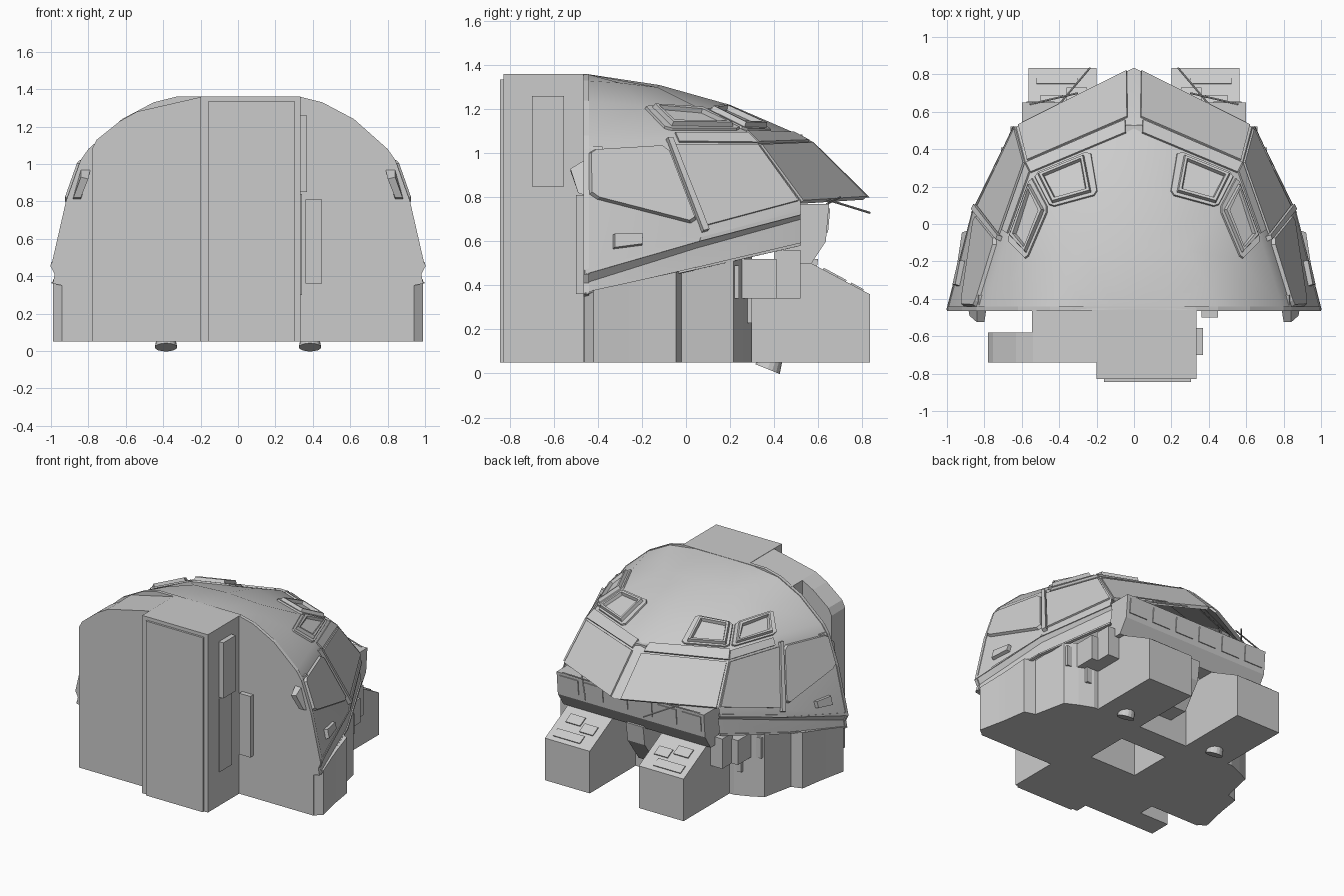
import bpy, bmesh, math
from mathutils import Vector

if "Cube" in bpy.data.objects:
    bpy.data.objects.remove(bpy.data.objects["Cube"])

GREY = (0.6, 0.6, 0.6, 1)
paint = bpy.data.materials.new("hull_grey")
paint.use_nodes = True
paint.diffuse_color = GREY
paint.node_tree.nodes["Principled BSDF"].inputs["Base Color"].default_value = GREY


def finish(name, bm, mirror=False, smooth=False):
    """Turn a bmesh into a painted object, optionally mirrored across x."""
    bmesh.ops.recalc_face_normals(bm, faces=bm.faces)
    mesh = bpy.data.meshes.new(name)
    bm.to_mesh(mesh)
    bm.free()
    mesh.materials.append(paint)
    ob = bpy.data.objects.new(name, mesh)
    bpy.context.collection.objects.link(ob)
    if mirror:
        mod = ob.modifiers.new("mirror", 'MIRROR')
        mod.merge_threshold = 0.0005
    if smooth:
        bpy.ops.object.select_all(action='DESELECT')
        ob.select_set(True)
        bpy.context.view_layer.objects.active = ob
        bpy.ops.object.shade_smooth_by_angle(angle=math.radians(24))
    return ob


def loft(name, lower, upper, **kw):
    """Closed solid between two matching outlines."""
    bm = bmesh.new()
    a = [bm.verts.new(p) for p in lower]
    b = [bm.verts.new(p) for p in upper]
    n = len(a)
    bm.faces.new(a)
    bm.faces.new(b)
    for i in range(n):
        bm.faces.new((a[i], a[(i + 1) % n], b[(i + 1) % n], b[i]))
    return finish(name, bm, **kw)


def box(name, x, y, z, **kw):
    ring = [(x[0], y[0]), (x[1], y[0]), (x[1], y[1]), (x[0], y[1])]
    return loft(name, [(*p, z[0]) for p in ring], [(*p, z[1]) for p in ring], **kw)


def across(name, x, profile, **kw):
    """Side profile (y, z) extruded along x."""
    return loft(name, [(x[0], *p) for p in profile], [(x[1], *p) for p in profile], **kw)


def rod(name, a, b, r, r2=None, sides=8, **kw):
    a, b = Vector(a), Vector(b)
    q = (b - a).to_track_quat('Z', 'Y')
    ring = [Vector((math.cos(t), math.sin(t), 0))
            for t in (2 * math.pi * i / sides for i in range(sides))]
    return loft(name, [a + q @ (v * r) for v in ring],
                [b + q @ (v * (r2 or r)) for v in ring], **kw)


# Hull shell: rows run from the rear wall, past the window post and front corner, to the centre
ROWS = [
    [(.99, -.46, .36), (.86, .04, .47), (.64, .52, .58)],
    [(.98, -.46, .41), (.845, .05, .57), (.625, .52, .70)],
    [(1, -.46, .45), (.865, .06, .60), (.64, .52, .72)],
    [(.92, -.46, .80), (.84, .08, .66), (.63, .52, .78), (0, .835, .80)],
    [(.842, -.46, 1.02), (.72, -.07, 1.045), (.58, .33, 1.04), (0, .58, 1.05)],
    [(.80, -.46, 1.08), (.68, -.09, 1.1), (.55, .27, 1.1), (0, .50, 1.09)],
    [(.62, -.46, 1.24), (.57, -.2, 1.215), (.45, .08, 1.195), (0, .2, 1.22)],
    [(.45, -.46, 1.33), (.38, -.3, 1.32), (.27, -.13, 1.3), (0, -.12, 1.31)],
    [(.33, -.46, 1.36), (.22, -.45, 1.36), (.1, -.45, 1.36), (0, -.45, 1.36)],
]
bm = bmesh.new()
grid = [[bm.verts.new(p) for p in row] for row in ROWS]
for low, high in zip(grid, grid[1:]):
    for i in range(min(len(low), len(high)) - 1):
        bm.faces.new((low[i], low[i + 1], high[i + 1], high[i]))
apex = bm.verts.new((0, -.46, 1.36))
bm.faces.new((*grid[-1], apex))
finish("hull_shell", bm, mirror=True, smooth=True)


def panel(name, row, col, u, v, height, margin=0, depth=0, taper=0, chop=0):
    """Raised plate on one hull patch, with optional chopped corners and a sunken centre."""
    a, b = (Vector(p) for p in ROWS[row][col:col + 2])
    d, c = (Vector(p) for p in ROWS[row + 1][col:col + 2])
    ring = [a.lerp(b, s).lerp(d.lerp(c, s), t)
            for s, t in ((u[0], v[0]), (u[1], v[0]), (u[1], v[1]), (u[0], v[1]))]
    mid = sum(ring, Vector()) / 4
    n = (ring[2] - ring[0]).cross(ring[3] - ring[1]).normalized()
    if n.dot(mid - Vector((0, -.2, .7))) < 0:
        n = -n
    if chop:
        ring = [p.lerp(ring[(i + k) % 4], chop) for i, p in enumerate(ring) for k in (-1, 1)]
    bm = bmesh.new()
    base = [bm.verts.new(p - n * .015) for p in ring]
    top = [bm.verts.new(p.lerp(mid, taper) + n * height) for p in ring]
    for i in range(len(ring)):
        j = (i + 1) % len(ring)
        bm.faces.new((base[i], base[j], top[j], top[i]))
    bm.faces.new(base)
    lid = bm.faces.new(top)
    bmesh.ops.recalc_face_normals(bm, faces=bm.faces)
    if margin:
        bmesh.ops.inset_individual(bm, faces=[lid], thickness=margin, depth=0)
        bmesh.ops.inset_individual(bm, faces=[lid], thickness=.012, depth=-depth)
    return finish(name, bm, mirror=True)


# Glazing, brow and roof window pods
panel("windshield", 3, 2, (.02, .94), (.0, .98), .01)
panel("front_side_window", 3, 1, (.04, .98), (.02, .98), .012)
panel("rear_side_window", 3, 0, (.03, .97), (.01, .99), .02, taper=.06, chop=.07)
panel("window_post", 3, 1, (-.03, .03), (-.04, 1.05), .025)
panel("front_brow", 4, 2, (0, .92), (.08, .95), .012)
panel("side_brow", 4, 1, (.1, 1), (.1, .85), .01)
panel("front_pod_frame", 5, 2, (.01, .58), (.03, .98), .012, taper=.03, chop=.08)
panel("front_pod_window", 5, 2, (.04, .52), (.08, .92), .035, .02, .03, .1)
panel("side_pod_frame", 5, 1, (.0, .99), (.03, .98), .012, taper=.03, chop=.08)
panel("side_pod_window", 5, 1, (.08, .92), (.1, .9), .035, .02, .03, .1)
panel("belt_trim", 2, 0, (0, 1), (0, .06), .004)
panel("belt_trim_front", 2, 1, (0, 1), (0, .3), .006)
panel("lower_lip", 0, 0, (0, 1), (0, .12), .008)
panel("lower_lip_front", 0, 1, (0, 1), (0, .12), .008)
panel("side_marker", 2, 0, (.24, .5), (.28, .52), .025, taper=.08)
box("roof_bump", (-.045, .045), (.47, .53), (1.04, 1.085))
loft("window_rear_fairing",
     [(.84, -.46, .82), (.9, -.46, .82), (.89, -.38, .82), (.84, -.38, .82)],
     [(.78, -.46, 1.03), (.83, -.46, 1.03), (.83, -.38, 1.03), (.78, -.38, 1.03)], mirror=True)
loft("fairing_fin",
     [(.84, -.46, .81), (.885, -.46, .81), (.88, -.49, .82), (.84, -.49, .82)],
     [(.79, -.46, .97), (.84, -.46, .97), (.84, -.525, .93), (.80, -.525, .92)], mirror=True)

# Rear bulkhead follows the arch of the hull, notched above the skirt corners
half = [(.94, .05), (.94, .35)] + [(p[0][0], p[0][2]) for p in ROWS]
outline = half + [(-x, z) for x, z in reversed(half)]
loft("rear_bulkhead", [(x, -.465, z) for x, z in outline], [(x, -.44, z) for x, z in outline])

# Entry block, door and side closet with an open slot behind it
box("entry_block", (-.2, .335), (-.83, -.45), (.05, 1.36))
box("entry_door", (-.16, .305), (-.845, -.82), (.05, 1.335))
box("entry_side_panel", (.32, .37), (-.70, -.555), (.85, 1.26))
box("entry_lower_panel", (.32, .341), (-.70, -.555), (.3, .84))
box("wall_locker", (.36, .45), (-.5, -.45), (.36, .81))


def closet(name, x, y):
    top = [(x[0], 1.08 if x[0] < -.7 else 1.28), (-.755, 1.13), (-.63, 1.23), (-.54, 1.28), (x[1], 1.36)]
    ring = [(x[0], .05)] + [p for p in top if x[0] <= p[0] <= x[1]] + [(x[1], .05)]
    loft(name, [(a, y[0], z) for a, z in ring], [(a, y[1], z) for a, z in ring])


closet("closet_outer", (-.78, -.19), (-.74, -.58))
closet("closet_inner", (-.545, -.19), (-.58, -.45))

# Lower body: stepped skirt rising with the belt line, around a central floor well
plan = [(.19, -.46), (.94, -.46), (.99, -.42), (.955, -.26), (.945, -.21), (.92, -.045),
        (.84, -.02), (.79, .215), (.70, .26), (.6, .3), (.19, .3)]
loft("stepped_skirt", [(x, y, .05) for x, y in plan],
     [(x, y, .37 + .22 * (y + .46)) for x, y in plan], mirror=True)
box("floor_rear", (-.19, .19), (-.46, -.22), (.05, .4))
box("floor_bridge", (-.19, .19), (.1, .3), (.05, .5))
box("floor_well_top", (-.19, .19), (-.22, .1), (.34, .4))
for k, (x, y) in enumerate([(.78, .09), (.71, .24), (.66, .40)]):
    box("side_equipment_%d" % k, (.5, x), (y, y + (.15, .17, .12)[k]),
        (.34, (.49, .52, .56)[k]), mirror=True)
box("equipment_foot", (.66, .72), (.13, .19), (.30, .36), mirror=True)
box("equipment_strut", (.62, .66), (.28, .30), (.23, .36), mirror=True)

# Nose: cross panel under the windshield, twin footwells and keel
across("nose_cross_panel", (-.6, .6), [(.45, .77), (.65, .77), (.635, .6), (.57, .5), (.45, .5)])
for i in range(6):
    x = -.575 + i * .2
    across("nose_inset_%d" % i, (x, x + .15), [(.64, .75), (.655, .75), (.645, .64), (.63, .64)])
across("footwell", (.2, .565), [(.25, .05), (.835, .05), (.835, .36), (.57, .5), (.25, .5)], mirror=True)
slope = Vector((.26, -.14))
for k, (x0, x1, s, e) in enumerate([(.25, .36, .35, .6), (.38, .5, .2, .45), (.3, .52, .68, .9)]):
    p, q = Vector((.57, .5)) + slope * s, Vector((.57, .5)) + slope * e
    lift = Vector((.004, .008))
    across("footwell_plate_%d" % k, (x0, x1), [p, q, q + lift, p + lift], mirror=True)
across("keel", (-.07, .07), [(.25, .2), (.45, .2), (.58, .38), (.6, .52), (.25, .52)])
rod("landing_pad", (.385, .39, .07), (.385, .37, .02), .05, .06, 16, mirror=True)

# Wipers
rod("wiper_arm", (.4, .64, .79), (.235, .835, .73), .005, mirror=True)
rod("wiper_blade", (.56, .64, .77), (.3, .7, .8), .005, mirror=True)
